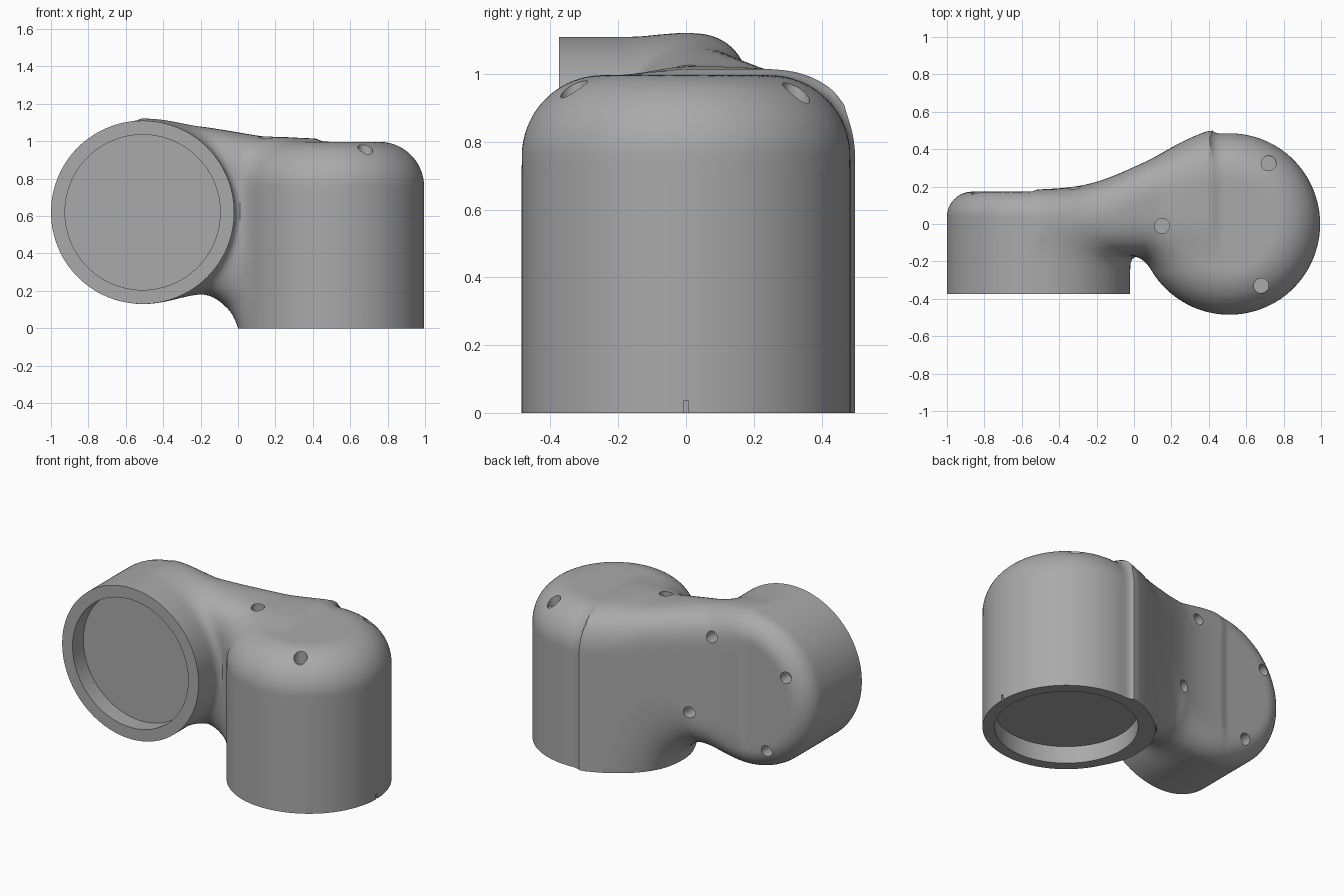
import bpy, bmesh, math
from mathutils import Matrix, Vector

old = bpy.data.objects.get("Cube")
if old:
    bpy.data.objects.remove(old)


def make_material(name, value):
    mat = bpy.data.materials.new(name)
    mat.use_nodes = True
    colour = (value, value, value, 1)
    mat.diffuse_color = colour
    mat.node_tree.nodes["Principled BSDF"].inputs["Base Color"].default_value = colour
    return mat


grey = make_material("housing grey", 0.4)
cut_mat = make_material("cut", 0.4)

# Main sizes: upright barrel and sideways barrel
UP_X, UP_R, UP_TOP, UP_ROUND = 0.51, 0.485, 0.997, 0.24
SIDE_X, SIDE_Z, SIDE_R, SIDE_BACK, SIDE_ROUND = -0.51, 0.62, 0.49, 0.173, 0.135
SIDE_FRONT, OVER = -0.375, 0.1


def add_object(name, bm, mat):
    me = bpy.data.meshes.new(name)
    bmesh.ops.recalc_face_normals(bm, faces=bm.faces)
    bm.to_mesh(me)
    bm.free()
    me.materials.append(mat)
    ob = bpy.data.objects.new(name, me)
    bpy.context.scene.collection.objects.link(ob)
    return ob


def box(bm, lo, hi):
    lo, hi = Vector(lo), Vector(hi)
    mat = Matrix.Translation((lo + hi) / 2) @ Matrix.Diagonal((*(hi - lo), 1))
    bmesh.ops.create_cube(bm, size=1, matrix=mat)


def rod(bm, centre, radius, length, sideways=False, sides=96):
    mat = Matrix.Translation(centre)
    if sideways:
        mat = mat @ Matrix.Rotation(math.pi / 2, 4, "X")
    bmesh.ops.create_cone(bm, cap_ends=True, segments=sides, radius1=radius,
                          radius2=radius, depth=length, matrix=mat)


def prism(bm, outline, lo, hi, sideways):
    place = (lambda u, v, w: (u, w, v)) if sideways else (lambda u, v, w: (u, v, w))
    face = bm.faces.new([bm.verts.new(place(u, v, lo)) for u, v in outline])
    new = bmesh.ops.extrude_face_region(bm, geom=[face])["geom"]
    shift = Vector(place(0, 0, hi - lo))
    bmesh.ops.translate(bm, vec=shift, verts=[g for g in new if isinstance(g, bmesh.types.BMVert)])


def bake(ob):
    dg = bpy.context.evaluated_depsgraph_get()
    me = bpy.data.meshes.new_from_object(ob.evaluated_get(dg))
    ob.modifiers.clear()
    ob.data = me


def cut(ob, cutter, operation="DIFFERENCE"):
    mod = ob.modifiers.new("cut", "BOOLEAN")
    mod.object, mod.operation, mod.solver = cutter, operation, "EXACT"
    mod.material_mode = "TRANSFER"
    bake(ob)


# Distance field of the blended housing
def smooth_min(a, b, k):
    h = max(k - abs(a - b), 0) / k
    return min(a, b) - h * h * k / 4


def smooth_max(a, b, k):
    return -smooth_min(-a, -b, k)


def barrel(r, h, radius, top, bottom, rounding):
    a, b = r - radius + rounding, h - top + rounding
    d = min(max(a, b), 0) + math.hypot(max(a, 0), max(b, 0)) - rounding
    return max(d, bottom - h)


def neck(x, y, z):
    t = min(max(x + 0.5, 0), 1)
    top = 1.105 - 0.115 * t * t * (3 - 2 * t)
    s = max(x + 0.2, 0) / 0.22
    low = 0.18 - 0.175 * s * s
    back = smooth_max(0.165, 0.305 + 0.45 * x, 0.12)
    across = smooth_max(y - back, -0.17 - y, 0.05)
    tall = max(z - top, (low - z) / (1 + 1.5 * s))
    ends = max(x - 0.4, -0.5 - x)
    return max(smooth_max(across, tall, 0.22), ends)


def field(p):
    x, y, z = p
    up = barrel(math.hypot(x - UP_X, y), z, UP_R, UP_TOP, -OVER, UP_ROUND)
    side = barrel(math.hypot(x - SIDE_X, z - SIDE_Z), y, SIDE_R, SIDE_BACK,
                  SIDE_FRONT - OVER, SIDE_ROUND)
    mid = neck(x, y, z)
    return min(smooth_min(side, mid, 0.06), smooth_min(up, mid, 0.08))


# Rough housing, remeshed and drawn onto the blended surface
bm = bmesh.new()
rod(bm, (UP_X, 0, (UP_TOP - OVER) / 2), UP_R, UP_TOP + OVER)
rod(bm, (SIDE_X, (SIDE_BACK + SIDE_FRONT - OVER) / 2, SIDE_Z), SIDE_R,
    SIDE_BACK - SIDE_FRONT + OVER, True)
box(bm, (-0.3, -0.15, 0.18), (0.3, 0.25, 1.0))
housing = add_object("lower_housing", bm, grey)
mod = housing.modifiers.new("remesh", "REMESH")
mod.mode, mod.voxel_size = "VOXEL", 0.022
bake(housing)

bm = bmesh.new()
bm.from_mesh(housing.data)
EPS = 0.002
steps = [Vector((EPS, 0, 0)), Vector((0, EPS, 0)), Vector((0, 0, EPS))]
for turn in range(9):
    if turn < 6:
        bmesh.ops.smooth_vert(bm, verts=bm.verts, factor=0.5,
                              use_axis_x=True, use_axis_y=True, use_axis_z=True)
    for v in bm.verts:
        d = field(v.co)
        if abs(d) > 0.0003:
            g = Vector([(field(v.co + s) - d) / EPS for s in steps])
            move = g * (-d / max(g.length_squared, 0.2))
            v.co += move * min(1, 0.05 / max(move.length, 0.0001))
bm.to_mesh(housing.data)
bm.free()

# Trim the open ends flat
bm = bmesh.new()
box(bm, (-0.2, -1, -0.5), (1.2, 1, 0))
box(bm, (-1.2, -1, 0.02), (0, SIDE_FRONT, 1.3))
trim = add_object("trim_cutter", bm, grey)
cut(housing, trim)

# End recesses, screw holes and index notch
bm = bmesh.new()
rod(bm, (UP_X, 0, 0), 0.415, 0.22)
rod(bm, (SIDE_X, SIDE_FRONT, SIDE_Z), 0.415, 0.22, True)
for x, y in ((0.72, 0.325), (0.68, -0.33), (0.15, -0.01)):
    rod(bm, (x, y, 1.05), 0.04, 0.3, sides=24)
for i in range(4):
    a = math.radians(60 + 90 * i)
    rod(bm, (SIDE_X + 0.375 * math.cos(a), 0.22, SIDE_Z + 0.375 * math.sin(a)),
        0.036, 0.26, True, 24)
box(bm, (0.98, -0.007, -0.02), (1.02, 0.007, 0.035))
drill = add_object("drill_cutter", bm, grey)
cut(housing, drill)

# Split off the two caps along their seams
bm = bmesh.new()
prism(bm, [(0.03, 1.2), (0.05, 1.04), (0.1, 0.88), (0.16, 0.79), (0.24, 0.735), (0.33, 0.72),
           (1.2, 0.72), (1.2, 1.2)], -0.8, 0.8, True)
top_cutter = add_object("top_seam_cutter", bm, cut_mat)
bm = bmesh.new()
prism(bm, [(-1.2, 0.04), (-0.42, 0.04), (-0.32, 0.065), (-0.24, 0.11), (-0.17, 0.17),
           (-0.12, 0.3), (-0.12, 0.6), (-1.2, 0.6)], -0.2, 1.4, False)
back_cutter = add_object("back_seam_cutter", bm, cut_mat)

parts = [housing]
for name, cutter in (("top_cap", top_cutter), ("back_cap", back_cutter)):
    cap = bpy.data.objects.new(name, housing.data.copy())
    bpy.context.scene.collection.objects.link(cap)
    cut(cap, cutter, "INTERSECT")
    cut(housing, cutter)
    parts.append(cap)

# Remove hidden seam walls, then shade
for ob in parts:
    bm = bmesh.new()
    bm.from_mesh(ob.data)
    names = [m.name if m else "" for m in ob.data.materials]
    walls = [f for f in bm.faces if names[f.material_index] == cut_mat.name]
    bmesh.ops.delete(bm, geom=walls, context="FACES")
    for f in bm.faces:
        f.material_index = 0
    bm.to_mesh(ob.data)
    bm.free()
    ob.data.materials.clear()
    ob.data.materials.append(grey)

for ob in (trim, drill, top_cutter, back_cutter):
    bpy.data.objects.remove(ob)
bpy.data.materials.remove(cut_mat)
bpy.ops.object.select_all(action="DESELECT")
for ob in parts:
    ob.select_set(True)
bpy.context.view_layer.objects.active = housing
bpy.ops.object.shade_smooth_by_angle(angle=math.radians(35))
